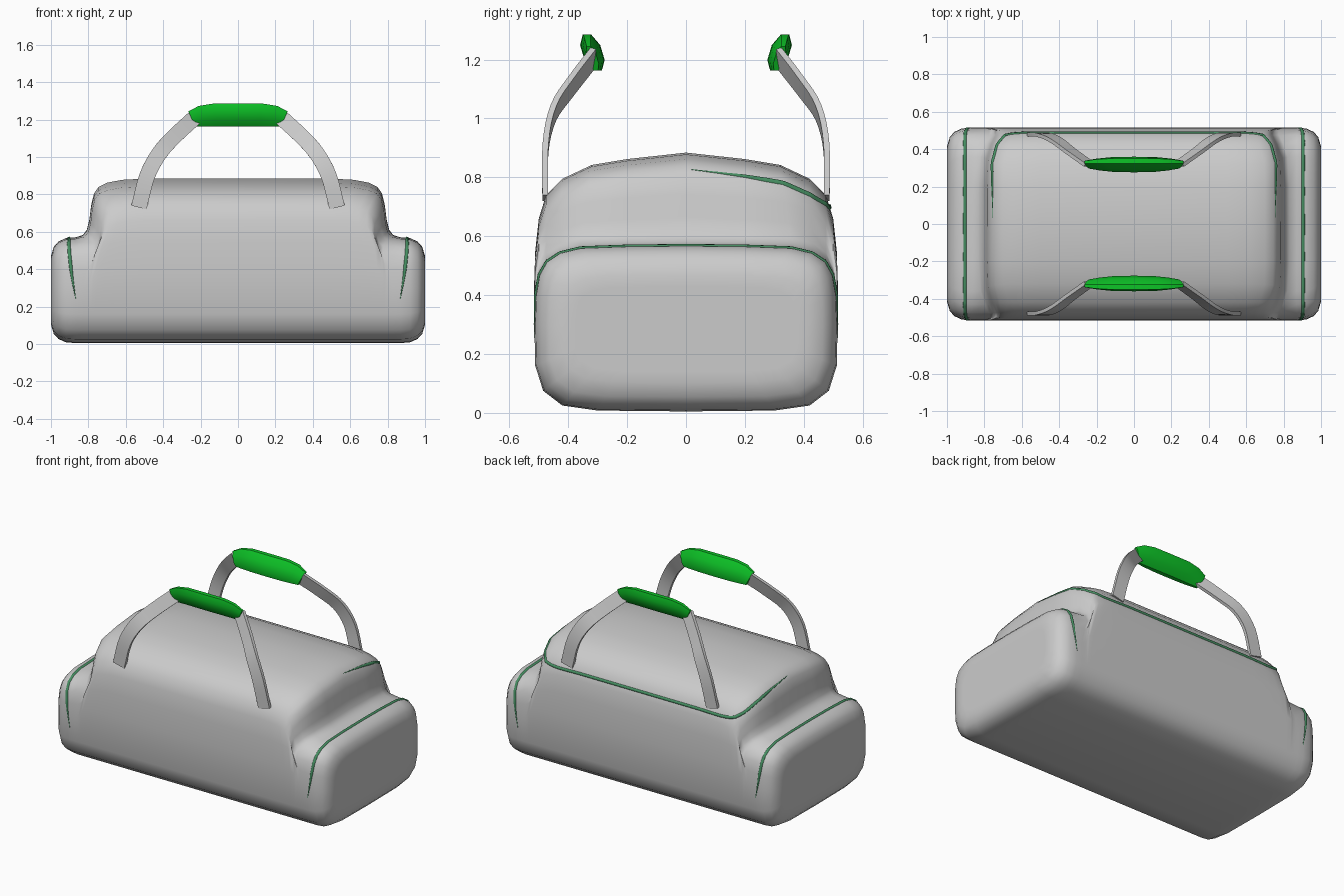
import bpy, bmesh, math
from mathutils import Vector
from mathutils.bvhtree import BVHTree

if "Cube" in bpy.data.objects:
    bpy.data.objects.remove(bpy.data.objects["Cube"], do_unlink=True)


def material(name, rgb):
    mat = bpy.data.materials.new(name)
    mat.use_nodes = True
    mat.diffuse_color = (*rgb, 1)
    mat.node_tree.nodes["Principled BSDF"].inputs["Base Color"].default_value = (*rgb, 1)
    return mat


GREY = material("light grey fabric", (0.6, 0.6, 0.6))
GREEN = material("bright green", (0.004, 0.55, 0.02))
PIPING = material("muted green piping", (0.06, 0.27, 0.12))


def loft(name, rings, mat, angle=40):
    """Skin a list of closed rings, cap both ends and shade smooth."""
    bm = bmesh.new()
    loops = [[bm.verts.new(p) for p in ring] for ring in rings]
    n = len(loops[0])
    for a, b in zip(loops, loops[1:]):
        for i in range(n):
            j = (i + 1) % n
            bm.faces.new((a[i], a[j], b[j], b[i]))
    bm.faces.new(loops[0])
    bm.faces.new(loops[-1])
    bmesh.ops.recalc_face_normals(bm, faces=bm.faces)
    mesh = bpy.data.meshes.new(name)
    bm.to_mesh(mesh)
    bm.free()
    mesh.materials.append(mat)
    obj = bpy.data.objects.new(name, mesh)
    bpy.context.collection.objects.link(obj)
    bpy.ops.object.select_all(action="DESELECT")
    obj.select_set(True)
    bpy.context.view_layer.objects.active = obj
    bpy.ops.object.shade_smooth_by_angle(angle=math.radians(angle))
    return obj


def smooth_path(points, steps):
    """Catmull-Rom curve through the points."""
    p = [Vector(q) for q in points]
    p = [2 * p[0] - p[1]] + p + [2 * p[-1] - p[-2]]
    out = []
    for a, b, c, d in zip(p, p[1:], p[2:], p[3:]):
        for k in range(steps):
            t = k / steps
            out.append(b + (c - a) * t / 2 + (a - 2.5 * b + 2 * c - d / 2) * t ** 2
                       + (1.5 * (b - c) + (d - a) / 2) * t ** 3)
    return out + [p[-2]]


def sweep(name, path, normals, profile, scales, mat, angle=40):
    """Carry a (side, normal) profile along a path."""
    rings = []
    for i, (p, hint, s) in enumerate(zip(path, normals, scales)):
        t = (path[min(i + 1, len(path) - 1)] - path[max(i - 1, 0)]).normalized()
        n = (hint - t * hint.dot(t)).normalized()
        side = t.cross(n)
        rings.append([p + side * u * s + n * v * s for u, v in profile])
    return loft(name, rings, mat, angle)


def mirrored(half, axis):
    """Extend a half path, ending on the mid plane, to its other side."""
    flip = [tuple(-c if i == axis else c for i, c in enumerate(p)) for p in half[:-1]]
    return half + flip[::-1]


# Bag body: half cross-sections (y, z) of the low ends and the tall middle
base = [(0, .005), (.3, .008), (.42, .025), (.485, .075), (.512, .16)]
low = base + [(.515, .3), (.512, .4), (.5, .47), (.475, .515), (.43, .545),
              (.36, .562), (.2, .568), (0, .57)]
high = base + [(.517, .4), (.512, .55), (.5, .66), (.475, .74), (.42, .795),
               (.32, .842), (.2, .862), (0, .884)]
# Stations along the length: x, blend from low to tall, end rounding
stations = [(1, 0, .14), (1, 0, .1), (.985, 0, .05), (.96, 0, .022), (.92, 0, .004),
            (.87, 0, 0), (.83, .04, 0), (.808, .13, 0), (.795, .3, 0), (.785, .55, 0),
            (.77, .75, 0), (.745, .86, 0), (.7, .93, 0), (.62, .98, 0), (.5, 1, 0), (0, 1, 0)]


def body_ring(x, blend, inset):
    half = []
    for (y0, z0), (y1, z1) in zip(low, high):
        y, z = y0 + (y1 - y0) * blend, z0 + (z1 - z0) * blend
        y *= (.515 - inset) / .515
        z = .285 + (z - .285) * (.285 - inset) / .285
        # round the corners of the raised middle in plan
        lift = min(max((z1 - .5) / .2, 0), 1)
        edge = max((y - .28) / .22, 0) ** 2
        fade = min(max((.87 - x) / .04, 0), 1) * min(max((x - .5) / .2, 0), 1)
        half.append((x - .07 * lift * edge * fade, y, z))
    return half + [(px, -py, pz) for px, py, pz in half[-2:0:-1]]


right = [body_ring(*s) for s in stations]
left = [[(-x, y, z) for x, y, z in ring] for ring in right[-2::-1]]
body = loft("bag_body", right + left, GREY, 60)
surface = BVHTree.FromPolygons([v.co[:] for v in body.data.vertices],
                               [p.vertices[:] for p in body.data.polygons])


# Piping laid on the body surface, thinning at its ends
def piping(name, points):
    path, normals = [], []
    for p in smooth_path(points, 8):
        spot, normal, _, _ = surface.find_nearest(p)
        path.append(spot)
        normals.append(normal)
    circle = [(.009 * math.cos(k * math.pi / 3), .007 * math.sin(k * math.pi / 3))
              for k in range(6)]
    last = len(path) - 1
    scales = [min(1, .15 + min(i, last - i) / 14) for i in range(last + 1)]
    sweep(name, path, normals, circle, scales, PIPING, 70)


for word, s in (("left", 1), ("right", -1)):
    piping(word + "_end_piping", mirrored(
        [(s * .868, -.52, .24), (s * .888, -.52, .36), (s * .9, -.515, .46),
         (s * .905, -.47, .53), (s * .905, -.36, .57), (s * .905, 0, .58)], 1))
piping("back_top_piping", mirrored(
    [(.765, .02, .835), (.765, .2, .81), (.755, .35, .775), (.72, .45, .73),
     (.64, .5, .705), (.4, .5, .705), (0, .5, .705)], 0))

# Carry handles: two flat straps and a padded grip on each side
band = [(-.042, -.01), (.042, -.01), (.042, .01), (-.042, .01)]
# Grip stations: x, centre height, half height, half thickness
half_grip = [(.247, 1.203, .041, .018), (.19, 1.218, .055, .027), (.12, 1.224, .061, .034),
             (0, 1.224, .061, .037)]
grip = half_grip + [(-x, z, h, t) for x, z, h, t in half_grip[-2::-1]]
for word, sy in (("front", -1), ("back", 1)):
    for hand, sx in (("left", 1), ("right", -1)):
        path = smooth_path([(sx * x, sy * y, z) for x, y, z in
                            [(.53, .478, .73), (.485, .477, .9), (.42, .45, 1.02),
                             (.34, .39, 1.11), (.235, .315, 1.207)]], 4)
        sweep(f"{word}_{hand}_strap", path, [Vector((0, sy, 0))] * len(path), band,
              [1] * len(path), GREY)
    rings = []
    for x, zc, h, t in grip:
        ring = []
        for k in range(8):
            a = (k + .5) * math.pi / 4
            dz = h * math.sin(a) / math.sin(3 * math.pi / 8)
            y = .318 + t * math.cos(a) + .3 * dz
            ring.append((x + .45 * dz * x / .247, sy * y, zc + dz))
        rings.append(ring)
    loft(word + "_grip", rings, GREEN)
